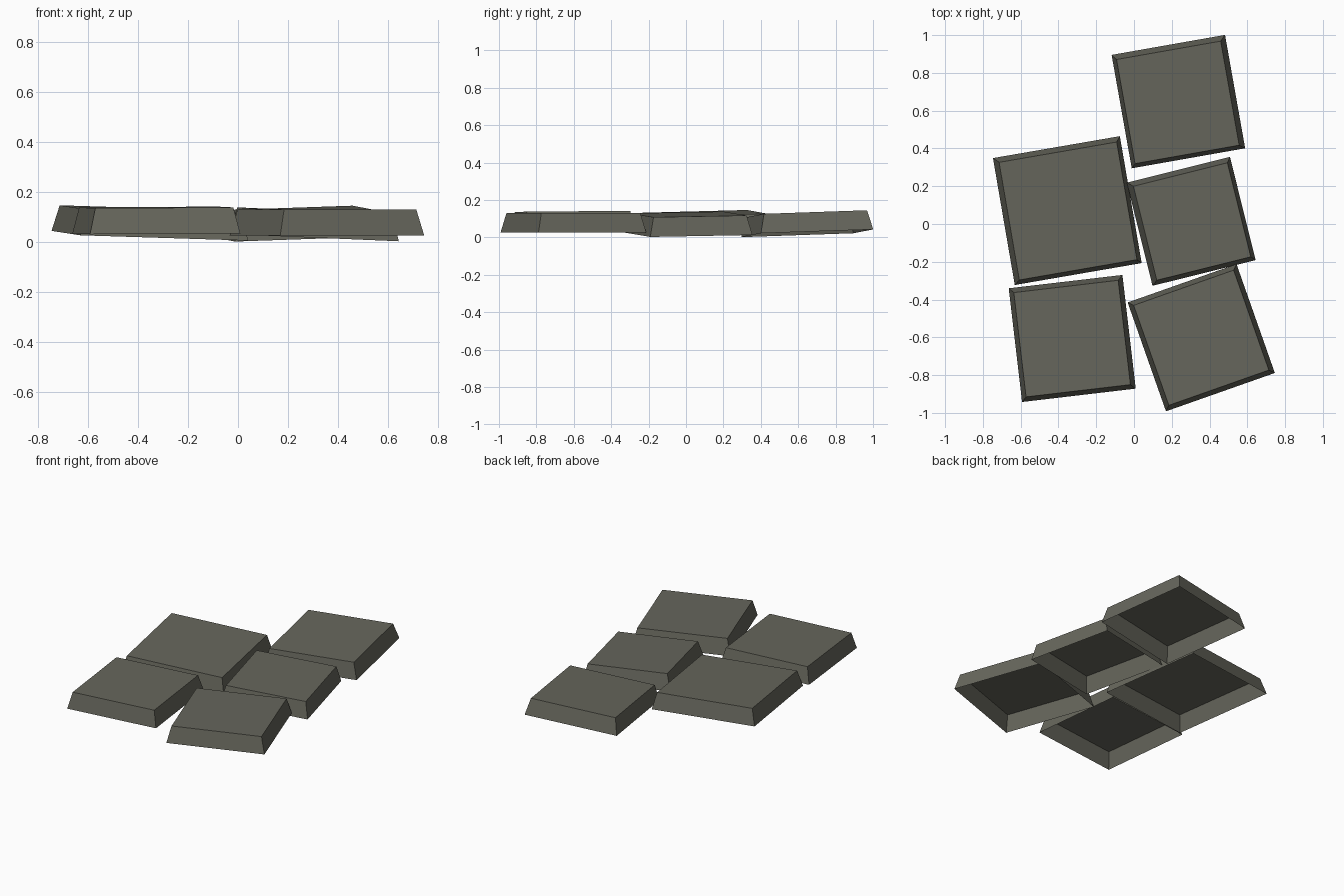
import bpy, bmesh, math
from mathutils import Matrix, Vector

if "Cube" in bpy.data.objects:
    bpy.data.objects.remove(bpy.data.objects["Cube"])

stone = bpy.data.materials.new("dark olive stone")
stone.diffuse_color = (0.133, 0.133, 0.107, 1)
stone.use_nodes = True
stone.node_tree.nodes["Principled BSDF"].inputs["Base Color"].default_value = stone.diffuse_color

HEIGHT = 0.104   # slab thickness
INSET = 0.025    # how far the top edge is drawn in


def slab(name, x, y, z, size, yaw, slope_u, slope_v):
    """Tapered paving slab, open underneath, turned by yaw and slightly tilted."""
    bm = bmesh.new()
    h = size / 2
    rings = []
    for r, level in ((h, 0), (h - INSET, HEIGHT)):
        rings.append([bm.verts.new((sx * r, sy * r, level))
                      for sx, sy in ((-1, -1), (1, -1), (1, 1), (-1, 1))])
    low, top = rings
    bm.faces.new(top)
    for i in range(4):
        j = (i + 1) % 4
        bm.faces.new((low[i], low[j], top[j], top[i]))
    mesh = bpy.data.meshes.new(name)
    bm.to_mesh(mesh)
    bm.free()
    mesh.materials.append(stone)
    obj = bpy.data.objects.new(name, mesh)
    tilt = (Matrix.Rotation(-math.atan(slope_u), 4, 'Y')
            @ Matrix.Rotation(math.atan(slope_v), 4, 'X'))
    obj.matrix_world = (Matrix.Translation(Vector((x, y, z)))
                        @ Matrix.Rotation(math.radians(yaw), 4, 'Z') @ tilt)
    bpy.context.collection.objects.link(obj)


# Loose path of five slabs
slab("back_right_slab", 0.235, 0.648, 0.022, 0.610, 10.0, 0.034, 0.034)
slab("middle_left_slab", -0.353, 0.071, 0.0245, 0.682, 9.8, -0.031, 0.026)
slab("middle_right_slab", 0.303, 0.014, 0.019, 0.563, 14.0, -0.041, 0.018)
slab("front_left_slab", -0.327, -0.606, 0.034, 0.606, 6.7, 0.006, 0.006)
slab("front_right_slab", 0.356, -0.602, 0.026, 0.611, 19.4, 0.0, 0.0)
